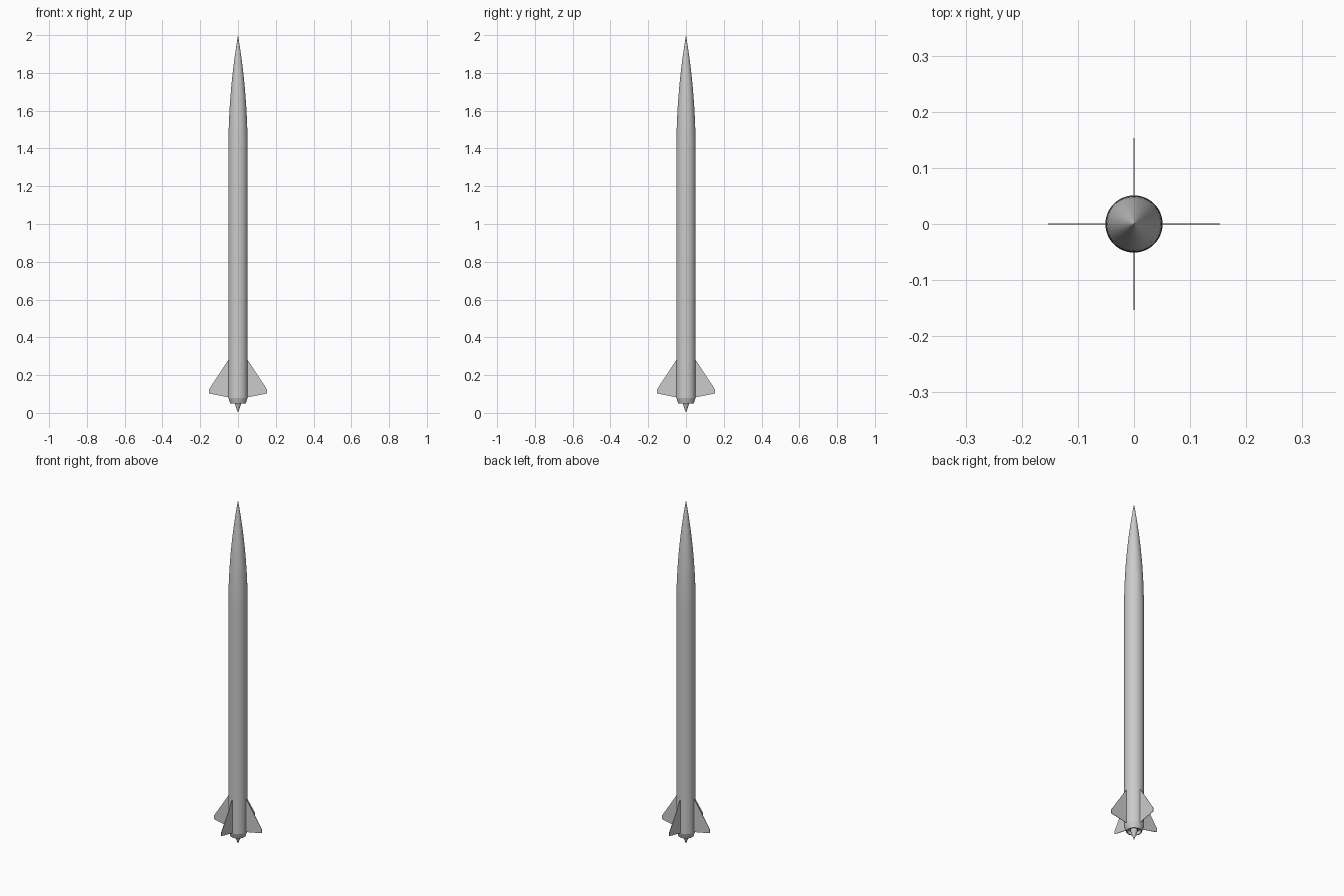
import bpy, bmesh, math
from mathutils import Matrix

cube = bpy.data.objects.get("Cube")
if cube:
    bpy.data.objects.remove(cube)

SEGMENTS = 48
RADIUS = 0.051
NOSE_BASE, TIP = 1.39, 2.0

grey = bpy.data.materials.new("light_grey")
grey.use_nodes = True
colour = (0.6, 0.6, 0.6, 1)
grey.diffuse_color = colour
grey.node_tree.nodes["Principled BSDF"].inputs["Base Color"].default_value = colour


def add_object(name, bm):
    bmesh.ops.recalc_face_normals(bm, faces=bm.faces)
    mesh = bpy.data.meshes.new(name)
    bm.to_mesh(mesh)
    bm.free()
    mesh.materials.append(grey)
    obj = bpy.data.objects.new(name, mesh)
    bpy.context.collection.objects.link(obj)
    return obj


def lathe(name, profile):
    """Revolve (radius, height) points around the z axis."""
    bm = bmesh.new()
    verts = [bm.verts.new((r, 0, z)) for r, z in profile]
    edges = [bm.edges.new(pair) for pair in zip(verts, verts[1:])]
    bmesh.ops.spin(bm, geom=verts + edges, cent=(0, 0, 0), axis=(0, 0, 1),
                   angle=math.tau, steps=SEGMENTS, use_merge=True)
    bmesh.ops.remove_doubles(bm, verts=bm.verts, dist=0.00005)
    return add_object(name, bm)


# Straight body tube
lathe("body_tube", [(RADIUS, 0.08), (RADIUS, NOSE_BASE)])

# Pointed nose with a tangent ogive curve
length = TIP - NOSE_BASE
arc = (RADIUS ** 2 + length ** 2) / (2 * RADIUS)
STEPS = 20
nose = []
for i in range(STEPS + 1):
    h = length * i / STEPS
    nose.append((max(0, math.sqrt(arc ** 2 - h ** 2) + RADIUS - arc), NOSE_BASE + h))
lathe("nose_cone", nose)

# Tapered tail with a shallow recess, and the spike inside it
lathe("tail_taper", [(RADIUS, 0.08), (0.041, 0.05), (0.036, 0.05), (0.036, 0.07), (0, 0.07)])
lathe("exhaust_spike", [(0.02, 0.07), (0.017, 0.05), (0.007, 0.02), (0, 0)])

# Four thin swept fins
HALF = 0.0012
outline = [(RADIUS - 0.003, 0.285), (0.153, 0.125), (0.153, 0.103), (RADIUS - 0.003, 0.082)]
for i, name in enumerate(("left_fin", "back_fin", "right_fin", "front_fin")):
    bm = bmesh.new()
    face = bm.faces.new([bm.verts.new((x, -HALF, z)) for x, z in outline])
    grown = bmesh.ops.extrude_face_region(bm, geom=[face])
    moved = [v for v in grown["geom"] if isinstance(v, bmesh.types.BMVert)]
    bmesh.ops.translate(bm, verts=moved, vec=(0, 2 * HALF, 0))
    bm.transform(Matrix.Rotation(i * math.pi / 2, 4, "Z"))
    add_object(name, bm)
